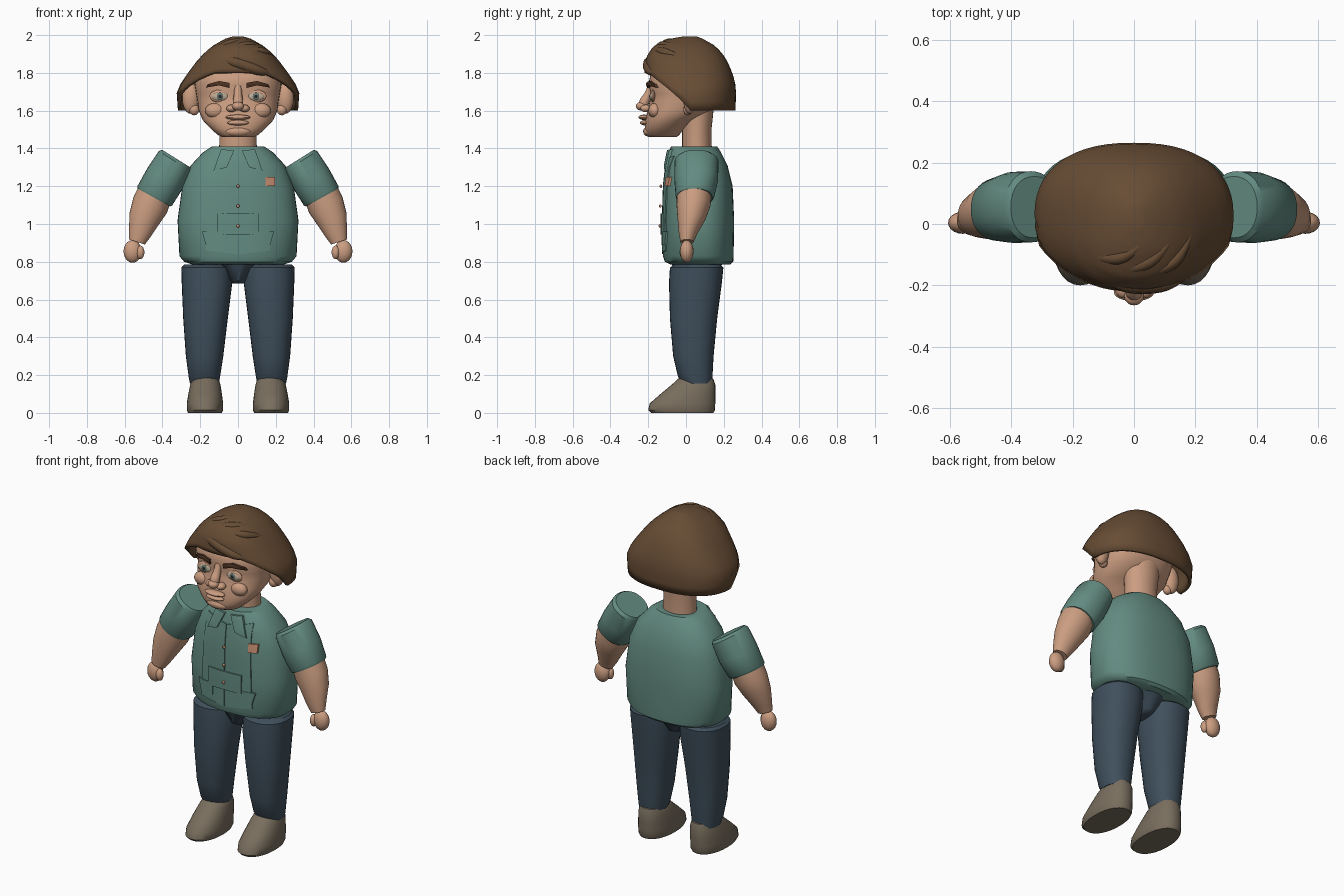
import bpy, bmesh, math
from mathutils import Vector
from mathutils.bvhtree import BVHTree

if "Cube" in bpy.data.objects:
    bpy.data.objects.remove(bpy.data.objects["Cube"])


def material(name, rgb):
    m = bpy.data.materials.new(name)
    m.diffuse_color = (*rgb, 1)
    m.use_nodes = True
    m.node_tree.nodes["Principled BSDF"].inputs["Base Color"].default_value = m.diffuse_color
    return m


SKIN = material("skin", (0.60, 0.34, 0.22))
HAIR = material("hair brown", (0.135, 0.073, 0.035))
BROW = material("brow brown", (0.075, 0.033, 0.016))
SHIRT = material("shirt green", (0.125, 0.26, 0.22))
JEANS = material("jeans blue", (0.050, 0.079, 0.108))
SHOE = material("shoe taupe", (0.19, 0.155, 0.112))
EYE = material("eye cream", (0.50, 0.40, 0.30))
IRIS = material("iris grey green", (0.12, 0.17, 0.15))
BADGE = material("badge orange", (0.55, 0.26, 0.16))
PUPIL = material("pupil dark", (0.02, 0.015, 0.012))


def finish(name, bm, mat, angle=40):
    bmesh.ops.recalc_face_normals(bm, faces=bm.faces)
    me = bpy.data.meshes.new(name)
    bm.to_mesh(me)
    tree = BVHTree.FromBMesh(bm)
    bm.free()
    ob = bpy.data.objects.new(name, me)
    bpy.context.collection.objects.link(ob)
    me.materials.append(mat)
    bpy.ops.object.select_all(action='DESELECT')
    ob.select_set(True)
    bpy.context.view_layer.objects.active = ob
    bpy.ops.object.shade_smooth_by_angle(angle=math.radians(angle))
    return ob, tree


def oval(a, p):
    c, s = math.cos(a), math.sin(a)
    return (math.copysign(abs(c) ** (2 / p), c), math.copysign(abs(s) ** (2 / p), s))


def skin_rings(bm, rings):
    for lo, hi in zip(rings, rings[1:]):
        n = len(lo)
        for i in range(n):
            j = (i + 1) % n
            bm.faces.new((lo[i], lo[j], hi[j], hi[i]))


def loft(name, rings, mat, side=1, p=2.0, n=32, angle=40):
    """rings: centre x, z, half width, y front, y back, tilt in degrees"""
    bm = bmesh.new()
    loops = []
    for x, z, rx, y0, y1, *tilt in rings:
        t = math.radians(tilt[0]) if tilt else 0
        loop = []
        for i in range(n):
            u, v = oval(2 * math.pi * i / n, p)
            loop.append(bm.verts.new((side * (x + u * rx * math.cos(t)),
                                      (y0 + y1) / 2 + v * (y1 - y0) / 2,
                                      z + u * rx * math.sin(t))))
        loops.append(loop)
    skin_rings(bm, loops)
    bm.faces.new(loops[0])
    bm.faces.new(loops[-1])
    return finish(name, bm, mat, angle)


def ball(name, centre, size, mat, seg=20):
    bm = bmesh.new()
    bmesh.ops.create_uvsphere(bm, u_segments=seg, v_segments=seg // 2, radius=1)
    for v in bm.verts:
        v.co = Vector(centre) + Vector(a * b for a, b in zip(v.co, size))
    return finish(name, bm, mat)


def front_y(tree, x, z):
    hit = tree.ray_cast(Vector((x, -2, z)), Vector((0, 1, 0)))[0]
    return hit.y if hit else -0.1


def patch(name, corners, tree, mat, lift=0.008, n=8):
    """thin plate laid on a front surface; corners are x, z pairs"""
    a, b, c, d = (Vector(q) for q in corners)
    bm = bmesh.new()
    layers = []
    for off in (lift, -0.002):
        grid = []
        for i in range(n + 1):
            row = []
            for j in range(n + 1):
                q = a.lerp(b, i / n).lerp(d.lerp(c, i / n), j / n)
                row.append(bm.verts.new((q.x, front_y(tree, q.x, q.y) - off, q.y)))
            grid.append(row)
        layers.append(grid)
        for i in range(n):
            for j in range(n):
                bm.faces.new((grid[i][j], grid[i + 1][j], grid[i + 1][j + 1], grid[i][j + 1]))
    rims = [[g[i][0] for i in range(n)] + [g[n][j] for j in range(n)] +
            [g[n - i][n] for i in range(n)] + [g[0][n - j] for j in range(n)] for g in layers]
    skin_rings(bm, rims)
    return finish(name, bm, mat, 30)


def tube(name, pts, mat):
    """tapered strand; points are x, y, z, radius"""
    cu = bpy.data.curves.new(name, 'CURVE')
    cu.dimensions, cu.bevel_depth, cu.bevel_resolution = '3D', 1, 3
    cu.use_fill_caps = True
    sp = cu.splines.new('NURBS')
    sp.points.add(len(pts) - 1)
    sp.use_endpoint_u, sp.order_u, sp.resolution_u = True, 3, 5
    for q, (x, y, z, r) in zip(sp.points, pts):
        q.co, q.radius = (x, y, z, 1), r
    cu.materials.append(mat)
    ob = bpy.data.objects.new(name, cu)
    bpy.context.collection.objects.link(ob)
    bpy.ops.object.select_all(action='DESELECT')
    ob.select_set(True)
    bpy.context.view_layer.objects.active = ob
    bpy.ops.object.convert(target='MESH')
    bpy.ops.object.shade_smooth_by_angle(angle=math.radians(50))


# Torso and shirt details
_, shirt = loft("shirt_body", [
    (0, .785, .24, -.08, .235), (0, .80, .285, -.112, .25), (0, .83, .31, -.122, .252),
    (0, 1.02, .32, -.122, .255), (0, 1.2, .295, -.117, .247), (0, 1.31, .25, -.105, .22),
    (0, 1.38, .185, -.09, .185), (0, 1.41, .14, -.08, .165)], SHIRT, p=2.4, n=48)
for s in (-1, 1):
    patch("shirt_panel", [(s * .004, .84), (s * .17, .86), (s * .15, 1.36), (s * .004, 1.33)], shirt, SHIRT, .006)
    patch("collar_flap", [(s * .02, 1.39), (s * .06, 1.30), (s * .13, 1.28), (s * .09, 1.395)], shirt, SHIRT, .014)
    patch("hip_pocket", [(s * .08, .89), (s * .17, .89), (s * .19, .96), (s * .08, .96)], shirt, SHIRT, .010)
patch("waist_pocket", [(-.11, .945), (.11, .945), (.11, 1.055), (-.11, 1.055)], shirt, SHIRT, .014)
patch("badge", [(.145, 1.20), (.195, 1.20), (.195, 1.25), (.145, 1.25)], shirt, BADGE, .012, 3)
for z in (.99, 1.095, 1.2):
    ball("button", (0, front_y(shirt, 0, z) - .016, z), (.009, .007, .009), BADGE, 10)

# Arms, legs and shoes
for s in (-1, 1):
    loft("sleeve", [(.325, 1.345, .09, -.045, .155, 32), (.335, 1.333, .10, -.06, .172, 32),
                    (.39, 1.235, .108, -.062, .17, 31), (.44, 1.15, .105, -.055, .15, 29),
                    (.445, 1.14, .098, -.05, .14, 29)], SHIRT, s, 2.2)
    loft("forearm", [(.44, 1.16, .094, -.048, .135, 27), (.465, 1.10, .098, -.05, .13, 25),
                     (.495, 1.03, .084, -.045, .105, 20), (.52, .95, .060, -.038, .06, 18),
                     (.535, .905, .044, -.03, .04, 18)], SKIN, s)
    ball("hand", (s * .558, .004, .855), (.048, .036, .06), SKIN)
    ball("thumb", (s * .517, -.012, .85), (.022, .022, .036), SKIN, 14)
    loft("leg", [(.17, .785, .115, -.06, .18), (.167, .77, .133, -.085, .198),
                 (.164, .69, .134, -.09, .19), (.172, .5, .118, -.085, .165),
                 (.177, .3, .099, -.068, .146), (.178, .19, .083, -.042, .14),
                 (.178, .155, .076, -.015, .135)], JEANS, s, 2.2)
    loft("shoe", [(.175, 0, .09, -.185, .145), (.175, .015, .096, -.2, .153),
                  (.175, .05, .096, -.192, .155), (.174, .1, .089, -.135, .156),
                  (.173, .15, .08, -.075, .155), (.172, .18, .069, -.042, .145),
                  (.172, .19, .055, -.03, .125)], SHOE, s, 2.2)
loft("pelvis", [(0, .685, .03, -.01, .12), (0, .70, .05, -.04, .15), (0, .785, .12, -.075, .19),
                (0, .80, .2, -.08, .2)], JEANS)

# Head, neck and ears
loft("neck", [(0, 1.37, .1, -.02, .137), (0, 1.5, .098, -.02, .135), (0, 1.64, .11, -.02, .15)], SKIN)
_, face = loft("head", [
    (0, 1.46, .085, -.195, -.05), (0, 1.472, .108, -.213, -.035), (0, 1.505, .145, -.218, -.01),
    (0, 1.55, .187, -.215, .04), (0, 1.60, .208, -.205, .13), (0, 1.65, .215, -.192, .155),
    (0, 1.69, .222, -.186, .17), (0, 1.74, .23, -.2, .18), (0, 1.80, .22, -.185, .18),
    (0, 1.88, .15, -.12, .14)], SKIN, p=2.3, n=40, angle=60)
for s in (-1, 1):
    ball("ear", (s * .25, .02, 1.665), (.045, .035, .082), SKIN)
    ball("ear_lobe", (s * .232, .01, 1.605), (.028, .025, .03), SKIN, 14)
    ball("nostril", (s * .035, -.212, 1.612), (.027, .03, .02), SKIN, 16)
    ball("cheek", (s * .12, -.165, 1.60), (.055, .035, .04), SKIN, 16)
    # Eye layers, lid to pupil
    y = front_y(face, s * .095, 1.675)
    ball("eyelid", (s * .095, y + .002, 1.677), (.056, .012, .034), SKIN)
    ball("eyeball", (s * .095, y - .004, 1.675), (.044, .011, .023), EYE)
    ball("iris", (s * .095, y - .011, 1.676), (.020, .006, .020), IRIS, 16)
    ball("pupil", (s * .095, y - .015, 1.676), (.009, .004, .009), PUPIL, 12)
    patch("eyebrow", [(s * .045, 1.72), (s * .10, 1.734), (s * .10, 1.757), (s * .045, 1.747)], face, BROW, .014, 4)
    patch("eyebrow_tail", [(s * .10, 1.734), (s * .17, 1.722), (s * .16, 1.74), (s * .10, 1.757)], face, BROW, .014, 4)
tube("nose", [(0, -.185, 1.73, .018), (0, -.2, 1.68, .022), (0, -.228, 1.64, .03), (0, -.225, 1.605, .022)], SKIN)
ball("nose_tip", (0, -.235, 1.624), (.032, .03, .024), SKIN)
ball("upper_lip", (0, -.222, 1.565), (.066, .03, .014), SKIN)
ball("lower_lip", (0, -.218, 1.536), (.058, .025, .014), SKIN)
ball("chin", (0, -.195, 1.49), (.07, .032, .028), SKIN)

# Hair bowl: the hem rises towards the forehead
PROFILE = [(1.6, .318, -.215, .262), (1.7, .325, -.218, .265), (1.75, .30, -.22, .26), (1.8, .265, -.22, .246),
           (1.88, .205, -.212, .21), (1.94, .14, -.175, .16), (1.98, .07, -.09, .09), (1.992, .03, -.02, .06)]


def hair_size(z):
    for a, b in zip(PROFILE, PROFILE[1:]):
        if z <= b[0]:
            t = max(0, (z - a[0]) / (b[0] - a[0]))
            return [p + t * (q - p) for p, q in zip(a[1:], b[1:])]
    return PROFILE[-1][1:]


bm = bmesh.new()
loops = []
N, LEVELS = 56, 14
for k in range(LEVELS):
    loop = []
    for i in range(N):
        u, v = oval(2 * math.pi * i / N, 2.35)
        rise = min(1, max(0, (.02 - (.022 + .242 * v)) / .22))
        hem = 1.6 + .2 * rise ** .85
        z = hem + (1.992 - hem) * math.sin(math.pi / 2 * k / (LEVELS - 1))
        rx, y0, y1 = hair_size(z)
        loop.append(bm.verts.new((u * rx, (y0 + y1) / 2 + v * (y1 - y0) / 2, z)))
    loops.append(loop)
skin_rings(bm, loops)
bm.faces.new(loops[-1])
hair, hair_tree = finish("hair_bowl", bm, HAIR, 60)
mod = hair.modifiers.new("thickness", 'SOLIDIFY')
mod.thickness = .018

# Swept locks on the crown, then the fringe
for path in ([(-.22, -.07), (-.1, -.12), (0, -.1), (.05, -.03)],
             [(-.13, -.16), (0, -.15), (.09, -.1), (.13, -.03)],
             [(-.02, -.18), (.1, -.15), (.16, -.09), (.19, -.02)]):
    pts = []
    for (x, y), r in zip(path, (.005, .022, .022, .004)):
        hit = hair_tree.ray_cast(Vector((x, y, 3)), Vector((0, 0, -1)))[0]
        if hit:
            pts.append((x, y, hit.z - .008, r))
    tube("hair_lock", pts, HAIR)
fringe = [(-.16, 1.88, .008), (-.06, 1.87, .028), (.06, 1.83, .03), (.13, 1.805, .024), (.17, 1.80, .008)]
tube("fringe_lock", [(x, front_y(hair_tree, x, z) + .012, z, r) for x, z, r in fringe], HAIR)
